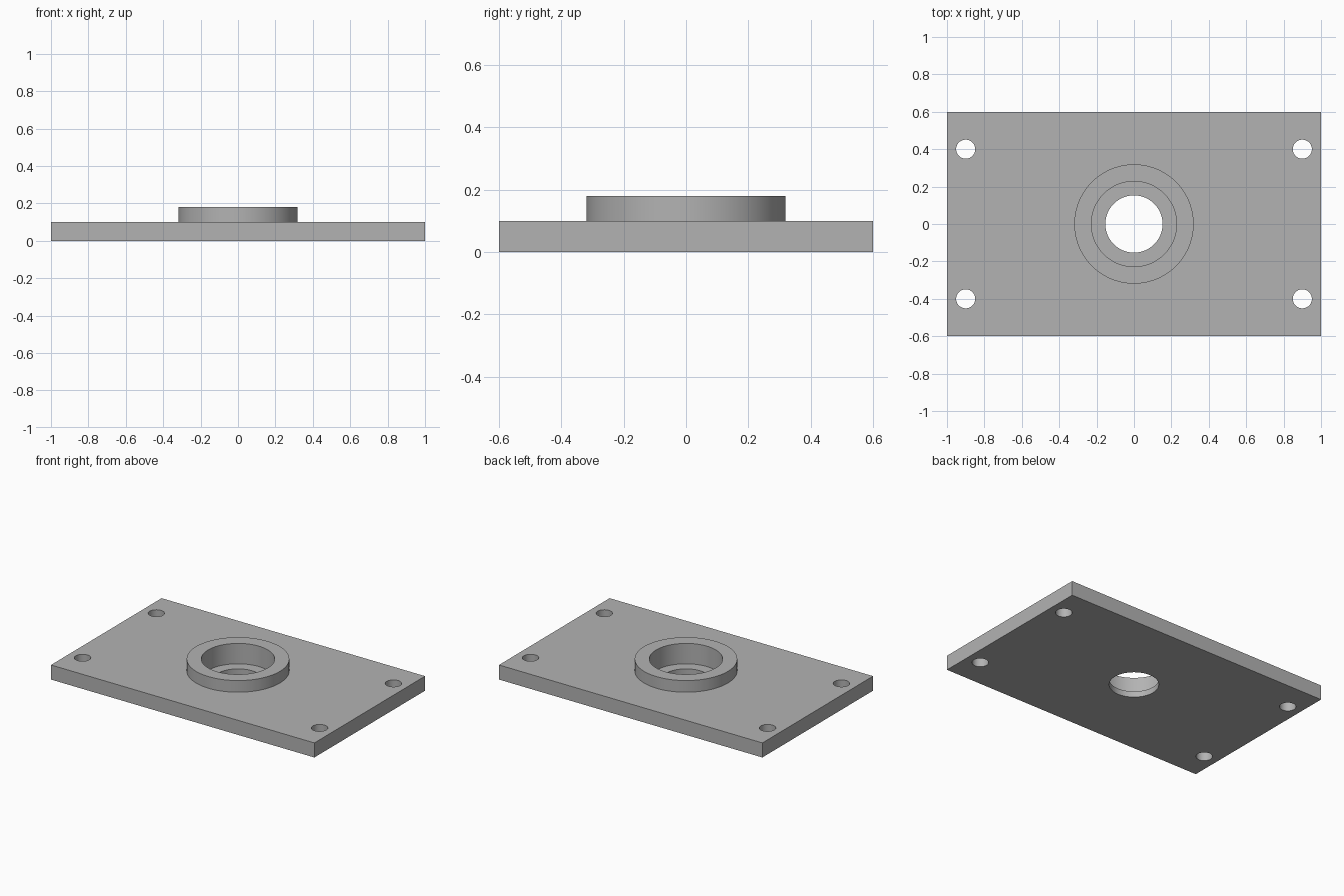
import bpy
import math

if "Cube" in bpy.data.objects:
    bpy.data.objects.remove(bpy.data.objects["Cube"], do_unlink=True)

TOP = 0.1          # plate thickness
BOSS_TOP = 0.18    # height of the raised ring
FLOOR = 0.04       # height of the ledge inside the ring

# Material
grey = bpy.data.materials.new("plain grey")
grey.use_nodes = True
colour = (0.45, 0.45, 0.45, 1)
grey.diffuse_color = colour
grey.node_tree.nodes["Principled BSDF"].inputs["Base Color"].default_value = colour


def cylinder(name, radius, z0, z1, x=0, y=0, sides=96):
    bpy.ops.mesh.primitive_cylinder_add(
        vertices=sides, radius=radius, depth=z1 - z0, location=(x, y, (z0 + z1) / 2))
    obj = bpy.context.object
    obj.name = name
    return obj


def combine(target, tool, operation):
    mod = target.modifiers.new(tool.name, "BOOLEAN")
    mod.operation = operation
    mod.solver = "EXACT"
    mod.object = tool
    bpy.context.view_layer.objects.active = target
    bpy.ops.object.modifier_apply(modifier=mod.name)
    bpy.data.objects.remove(tool, do_unlink=True)


# Rectangular base plate
bpy.ops.mesh.primitive_cube_add(size=1, location=(0, 0, TOP / 2))
plate = bpy.context.object
plate.name = "flange_plate"
plate.scale = (2, 1.2, TOP)
bpy.ops.object.transform_apply(location=True, rotation=False, scale=True)

# Raised ring, then its stepped bore
combine(plate, cylinder("boss", 0.319, TOP / 2, BOSS_TOP), "UNION")
combine(plate, cylinder("counterbore", 0.228, FLOOR, BOSS_TOP + 0.1), "DIFFERENCE")
combine(plate, cylinder("through_hole", 0.153, -0.1, TOP), "DIFFERENCE")

# Four corner bolt holes
for x in (-0.9, 0.9):
    for y in (-0.4, 0.4):
        combine(plate, cylinder("bolt_hole", 0.051, -0.1, TOP + 0.1, x, y, 48), "DIFFERENCE")

# Finish
plate.data.materials.clear()
plate.data.materials.append(grey)
for face in plate.data.polygons:
    face.material_index = 0
bpy.ops.object.select_all(action="DESELECT")
plate.select_set(True)
bpy.context.view_layer.objects.active = plate
bpy.ops.object.shade_smooth_by_angle(angle=math.radians(30))
